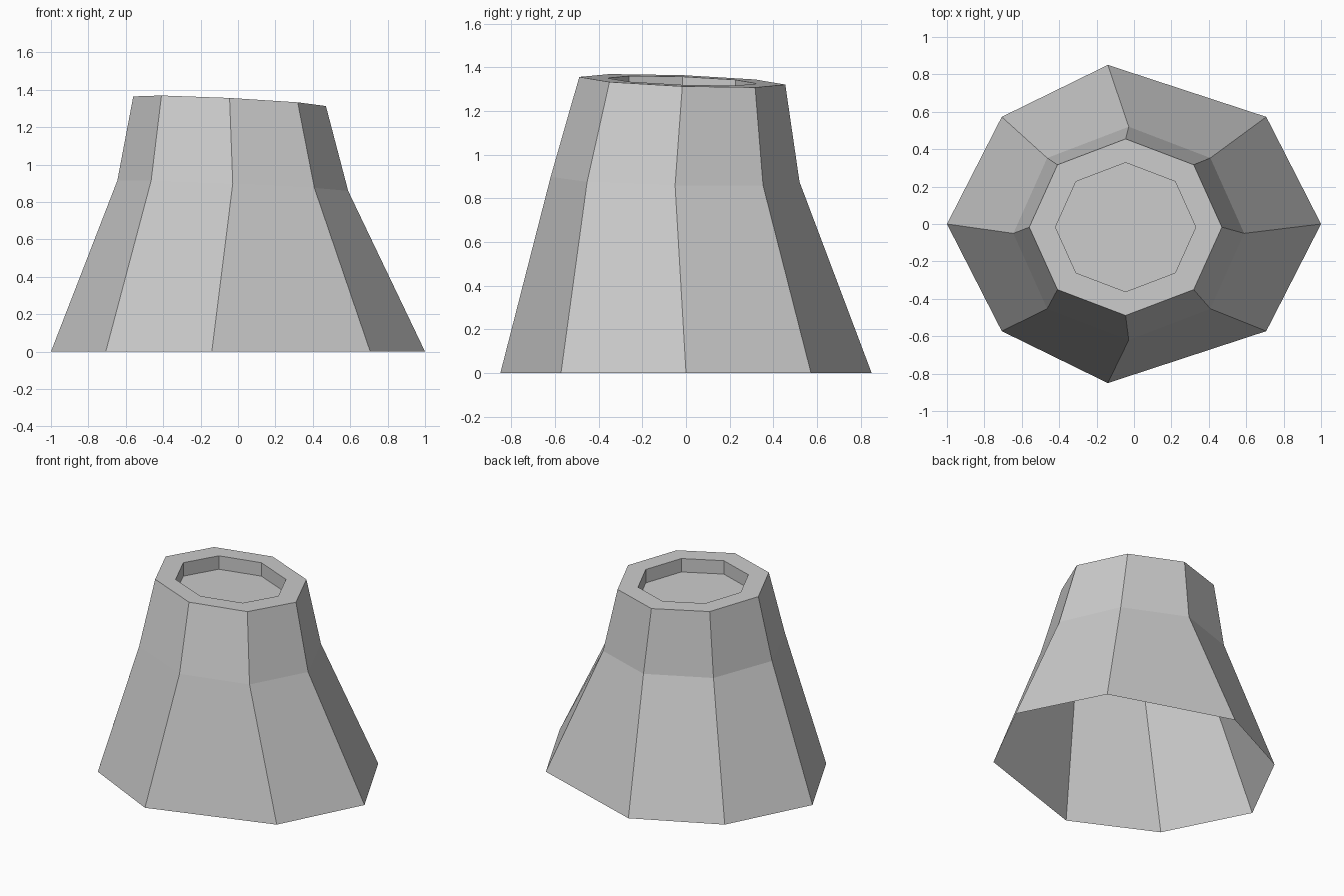
import bpy, bmesh
from math import cos, sin, pi

if "Cube" in bpy.data.objects:
    bpy.data.objects.remove(bpy.data.objects["Cube"], do_unlink=True)

stone = bpy.data.materials.new("light_grey")
stone.use_nodes = True
COLOUR = (0.6, 0.6, 0.6, 1)
stone.diffuse_color = COLOUR
stone.node_tree.nodes["Principled BSDF"].inputs["Base Color"].default_value = COLOUR

SIDES = 8
bm = bmesh.new()


def ring(cx, cy, rx, ry, z=0, slope_x=0, slope_y=0):
    """Tilted elliptical octagon, starting at +x and running anticlockwise."""
    verts = []
    for i in range(SIDES):
        a = 2 * pi * i / SIDES
        x, y = cx + rx * cos(a), cy + ry * sin(a)
        verts.append(bm.verts.new((x, y, z + slope_x * x + slope_y * y)))
    return verts


# Splayed open foot, with its front and back corners pushed sideways
foot = ring(0, 0, 1, 0.81)
for v in (foot[2], foot[6]):
    v.co.x = -0.14
    v.co.y *= 1.05

# Waist, tilted rim, and the shallow recess in the top
waist = ring(-0.028, -0.05, 0.617, 0.57, 0.885, -0.045, -0.02)
rim = ring(-0.045, -0.017, 0.515, 0.472, 1.336, -0.05, -0.037)
lip = ring(-0.045, -0.017, 0.375, 0.345, 1.336, -0.05, -0.037)
floor = ring(-0.045, -0.017, 0.375, 0.345, 1.24, -0.05, -0.037)

rings = [foot, waist, rim, lip, floor]
for low, high in zip(rings, rings[1:]):
    for i in range(SIDES):
        j = (i + 1) % SIDES
        bm.faces.new((low[i], low[j], high[j], high[i]))
bm.faces.new(floor)

mesh = bpy.data.meshes.new("tapered_pedestal")
bm.to_mesh(mesh)
bm.free()
mesh.materials.append(stone)
pedestal = bpy.data.objects.new("tapered_pedestal", mesh)
bpy.context.collection.objects.link(pedestal)
